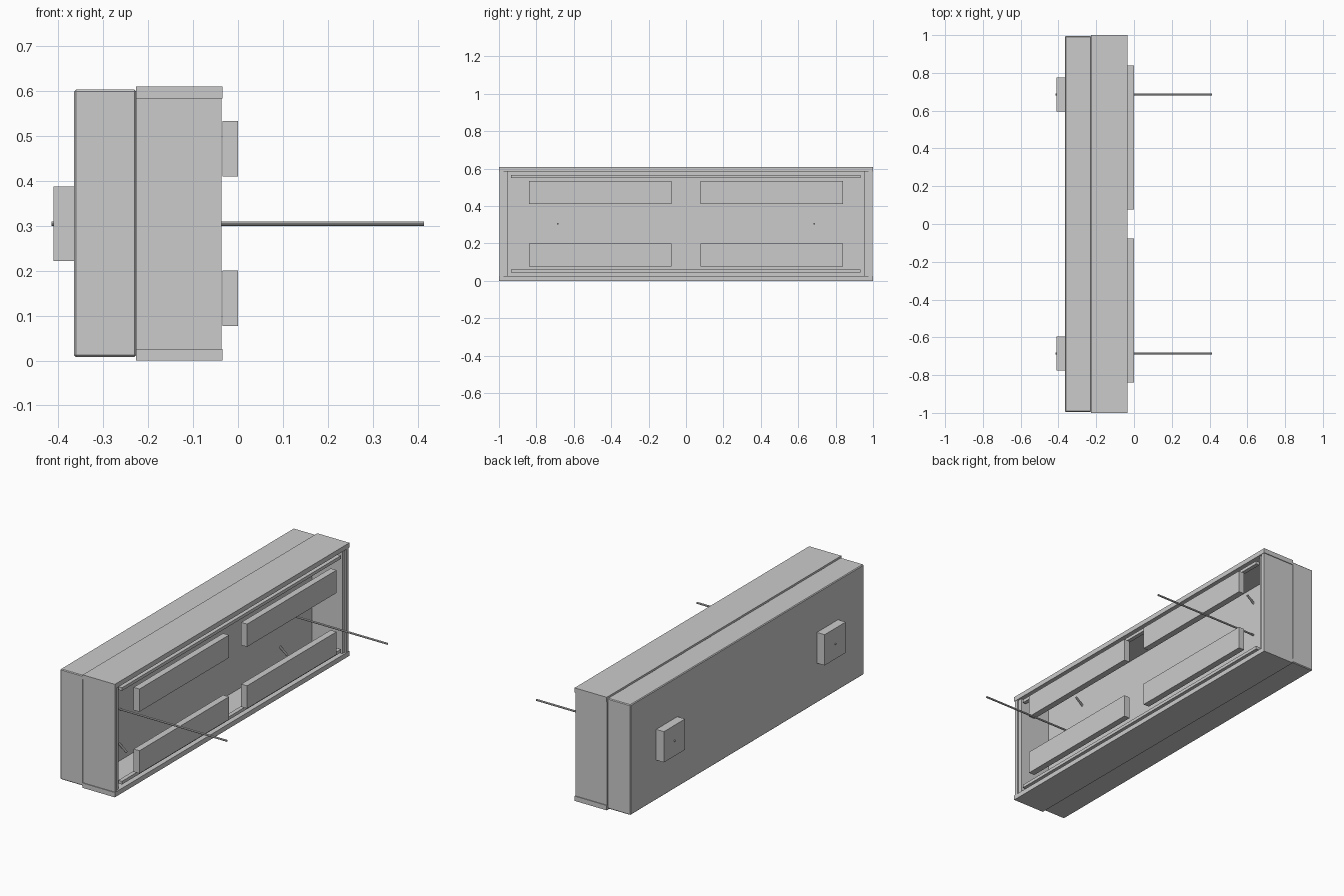
import bpy, bmesh, math
from mathutils import Vector

if "Cube" in bpy.data.objects:
    bpy.data.objects.remove(bpy.data.objects["Cube"])

grey = bpy.data.materials.new("light grey")
grey.diffuse_color = (0.6, 0.6, 0.6, 1)
grey.use_nodes = True
grey.node_tree.nodes["Principled BSDF"].inputs["Base Color"].default_value = grey.diffuse_color


def finish(name, bm):
    bmesh.ops.recalc_face_normals(bm, faces=bm.faces)
    me = bpy.data.meshes.new(name)
    bm.to_mesh(me)
    bm.free()
    me.materials.append(grey)
    ob = bpy.data.objects.new(name, me)
    bpy.context.collection.objects.link(ob)
    return ob


def box(name, x, y, z, bevel=0):
    """Box from (min, max) pairs, with optional chamfer."""
    bm = bmesh.new()
    bmesh.ops.create_cube(bm, size=1)
    for v in bm.verts:
        v.co = [sum(r) / 2 + c * (r[1] - r[0]) for r, c in zip((x, y, z), v.co)]
    if bevel:
        bmesh.ops.bevel(bm, geom=bm.edges[:], offset=bevel, segments=1,
                        affect='EDGES', profile=0.5)
    return finish(name, bm)


def rod(name, a, b, radius):
    """Thin round bar between two points."""
    a, b = Vector(a), Vector(b)
    bm = bmesh.new()
    bmesh.ops.create_cone(bm, cap_ends=True, segments=10, radius1=radius,
                          radius2=radius, depth=(b - a).length)
    rot = (b - a).to_track_quat('Z', 'Y')
    for v in bm.verts:
        v.co = rot @ v.co + (a + b) / 2
    return finish(name, bm)


def span(s, lo, hi):
    return tuple(sorted((s * lo, s * hi)))


MID = 0.305  # mid height

# Solid rear body
box("rear_body", (-0.365, -0.227), (-0.995, 0.995), (0.008, 0.603), 0.004)

for s, v in ((1, "upper"), (-1, "lower")):
    def zspan(lo, hi):
        return tuple(sorted((MID + s * lo, MID + s * hi)))
    # Frame boards and their inner rails
    box(v + "_board", (-0.227, -0.035), (-1, 1), zspan(0.279, 0.305))
    box(v + "_rail", (-0.06, -0.038), (-0.935, 0.932), zspan(0.244, 0.261))
    for t, h in ((1, "right"), (-1, "left")):
        # Front pads and short slanted pegs
        box(f"{v}_{h}_pad", (-0.035, 0), span(t, 0.077, 0.84), zspan(0.105, 0.228))
        rod(f"{v}_{h}_peg", (-0.232, t * 0.685, MID + s * 0.185),
            (-0.185, t * 0.685, MID + s * 0.222), 0.006)

for t, h in ((1, "right"), (-1, "left")):
    # Side boards with an inner lining
    box(h + "_side_board", (-0.227, -0.037), span(t, 0.977, 0.996), (0.026, 0.584))
    box(h + "_side_lining", (-0.227, -0.045), span(t, 0.955, 0.977), (0.026, 0.584))
    # Rear mounting block and the long rod through it
    box(h + "_rear_block", (-0.411, -0.365), span(t, 0.595, 0.775), (0.222, 0.388))
    rod(h + "_rod", (-0.415, t * 0.685, MID), (0.414, t * 0.685, MID), 0.005)
